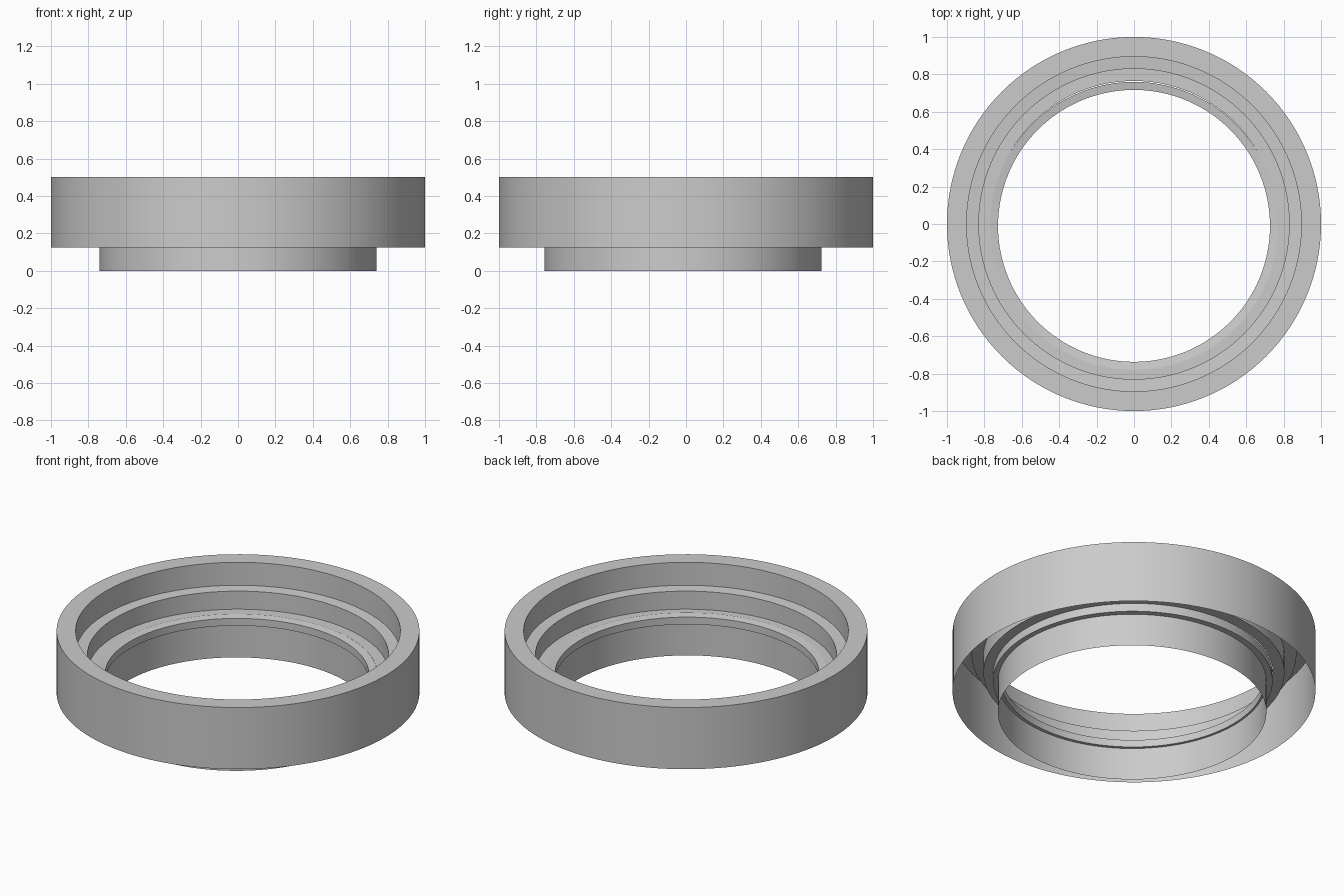
import bpy, bmesh, math

if "Cube" in bpy.data.objects:
    bpy.data.objects.remove(bpy.data.objects["Cube"])

SEGMENTS = 128


def lathe(name, profile, offset_y=0.0, closed=False):
    """Spin a (radius, z) profile around the vertical axis."""
    bm = bmesh.new()
    rings = []
    for r, z in profile:
        rings.append([bm.verts.new((r * math.cos(2 * math.pi * i / SEGMENTS),
                                    r * math.sin(2 * math.pi * i / SEGMENTS) + offset_y, z))
                      for i in range(SEGMENTS)])
    pairs = list(zip(rings, rings[1:]))
    if closed:
        pairs.append((rings[-1], rings[0]))
    for a, b in pairs:
        for i in range(SEGMENTS):
            j = (i + 1) % SEGMENTS
            bm.faces.new((a[i], a[j], b[j], b[i]))
    mesh = bpy.data.meshes.new(name)
    bm.to_mesh(mesh)
    bm.free()
    obj = bpy.data.objects.new(name, mesh)
    bpy.context.collection.objects.link(obj)
    bpy.ops.object.select_all(action='DESELECT')
    obj.select_set(True)
    bpy.context.view_layer.objects.active = obj
    bpy.ops.object.shade_smooth_by_angle(angle=math.radians(30))
    return obj


# Outer shell, open underneath: band, top rim and the stepped inner walls
lathe("stepped_shell", [(1.0, 0.125), (1.0, 0.5), (0.895, 0.5), (0.895, 0.36),
                        (0.83, 0.355), (0.83, 0.245), (0.765, 0.245)])

# Collar sitting on the lowest step, slightly off centre like the tube
lathe("inner_collar", [(0.77, 0.197), (0.77, 0.248), (0.727, 0.241), (0.727, 0.197)],
      offset_y=-0.01, closed=True)

# Thin tube reaching down to the ground
lathe("lower_tube", [(0.74, 0.197), (0.74, 0.0)], offset_y=-0.016)
